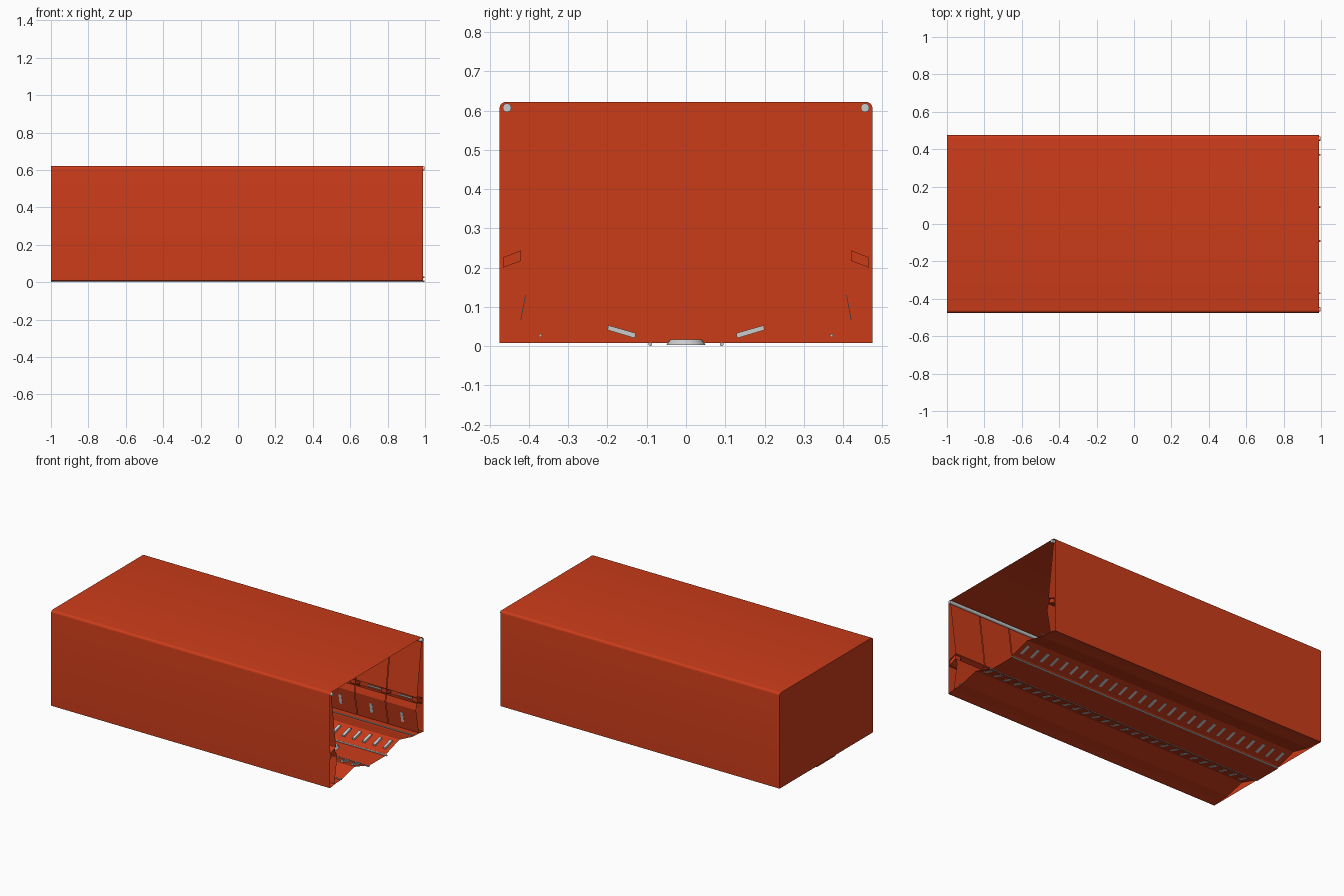
import bpy, bmesh, math

if "Cube" in bpy.data.objects:
    bpy.data.objects.remove(bpy.data.objects["Cube"])

red = bpy.data.materials.new("red_paint")
red.diffuse_color = (0.6, 0.045, 0.01, 1)
red.use_nodes = True
red.node_tree.nodes["Principled BSDF"].inputs["Base Color"].default_value = red.diffuse_color

X0, X1 = -1.0, 0.99
MOD = 0.22
CENTRES = [MOD * k for k in range(-4, 5)]


def finish(name, bm, mat=None, smooth=False):
    bmesh.ops.recalc_face_normals(bm, faces=bm.faces[:])
    me = bpy.data.meshes.new(name)
    bm.to_mesh(me)
    bm.free()
    ob = bpy.data.objects.new(name, me)
    bpy.context.collection.objects.link(ob)
    if mat:
        me.materials.append(mat)
    if smooth:
        bpy.context.view_layer.objects.active = ob
        ob.select_set(True)
        bpy.ops.object.shade_smooth_by_angle(angle=math.radians(35))
        ob.select_set(False)
    return ob


def extrude_profile(bm, pts, x0, x1, solid=False):
    """Sweep a (y, z) profile along x, as an open sheet or a capped bar."""
    a = [bm.verts.new((x0, y, z)) for y, z in pts]
    b = [bm.verts.new((x1, y, z)) for y, z in pts]
    n = len(pts)
    for i in range(n if solid else n - 1):
        j = (i + 1) % n
        bm.faces.new((a[i], a[j], b[j], b[i]))
    if solid:
        bm.faces.new(a)
        bm.faces.new(b)
    return a


def both_sides(pts):
    return [pts, [(-y, z) for y, z in pts]]


def circle(y, z, r, n):
    return [(y + r * math.cos(2 * math.pi * i / n), z + r * math.sin(2 * math.pi * i / n)) for i in range(n)]


# Outer shell: walls, roof with rounded edges, closed far end
R = 0.016
half = [(0.475, 0.008)] + [(0.475 - R + R * math.cos(a), 0.622 - R + R * math.sin(a))
                          for a in (math.radians(t) for t in range(0, 91, 18))]
outline = half + [(-y, z) for y, z in reversed(half)]
bm = bmesh.new()
end = extrude_profile(bm, outline, X0, X1)
bm.faces.new(end)
finish("outer_shell", bm, red, True)

# Floor: shallow channel with ramps and outer walkways
bm = bmesh.new()
side = [(0.09, 0.002), (0.10, 0.012), (0.23, 0.052), (0.36, 0.02), (0.43, 0.016), (0.475, 0.009)]
extrude_profile(bm, [(-y, z) for y, z in reversed(side)] + side, X0, X1)
finish("floor", bm, red)

# Inner wall panels, one per module, with narrow seams
upper = [(0.462, 0.612), (0.413, 0.25), (0.474, 0.228)]
lower = [(0.474, 0.192), (0.412, 0.215), (0.401, 0.175), (0.431, 0.018)]
for label, prof in (("upper", upper), ("lower", lower)):
    bm = bmesh.new()
    for pts in both_sides(prof):
        for c in CENTRES:
            extrude_profile(bm, pts, c - MOD / 2 + 0.002, c + MOD / 2 - 0.002)
    finish(label + "_wall_panels", bm, red)

# Brackets and back plate in the wall recess
bm = bmesh.new()
for pts in both_sides([(0.42, 0.217), (0.466, 0.2), (0.466, 0.226), (0.42, 0.244)]):
    for k in range(10):
        x = X1 - 0.025 - k * MOD
        extrude_profile(bm, pts, max(x - 0.02, X0 + 0.001), x + 0.02, True)
finish("recess_brackets", bm, red)
bm = bmesh.new()
for pts in both_sides([(0.467, 0.192), (0.467, 0.232)]):
    extrude_profile(bm, pts, X0, X1)
finish("recess_back", bm, red)

# Pipes and rails running the full length
for name, y, z, r, n in (("ceiling_pipe", 0.456, 0.607, 0.011, 16),
                         ("walkway_rail", 0.371, 0.027, 0.004, 8),
                         ("channel_rail", 0.091, 0.005, 0.005, 8)):
    bm = bmesh.new()
    for s in (-1, 1):
        extrude_profile(bm, circle(s * y, z, r, n), X0 + 0.002, 0.998, True)
    finish(name, bm, None, True)

# Light strips on the floor ramps
bm = bmesh.new()
for pts in both_sides([(0.13, 0.020), (0.20, 0.041), (0.198, 0.053), (0.128, 0.033)]):
    for k in range(27):
        x = (k - 13) * MOD / 3
        extrude_profile(bm, pts, x - 0.009, x + 0.009, True)
finish("floor_light_strips", bm)

# Light strips on the lower walls
bm = bmesh.new()
for pts in both_sides([(0.422, 0.065), (0.410, 0.13), (0.408, 0.13), (0.420, 0.065)]):
    for x in CENTRES:
        extrude_profile(bm, pts, x - 0.01, x + 0.01, True)
finish("wall_light_strips", bm)

# Tube lights in the recess
bm = bmesh.new()
for pts in both_sides(circle(0.455, 0.214, 0.006, 8)):
    for x in CENTRES:
        extrude_profile(bm, pts, x - 0.05, x + 0.05, True)
finish("recess_lights", bm, None, True)

# Round lamps in the floor channel
bm = bmesh.new()
for x in (-3 * MOD, 0, 3 * MOD):
    new = bmesh.ops.create_cone(bm, cap_ends=True, segments=24, radius1=0.05, radius2=0.04, depth=0.014)
    bmesh.ops.translate(bm, verts=new["verts"], vec=(x, 0, 0.010))
finish("floor_lamps", bm, None, True)
